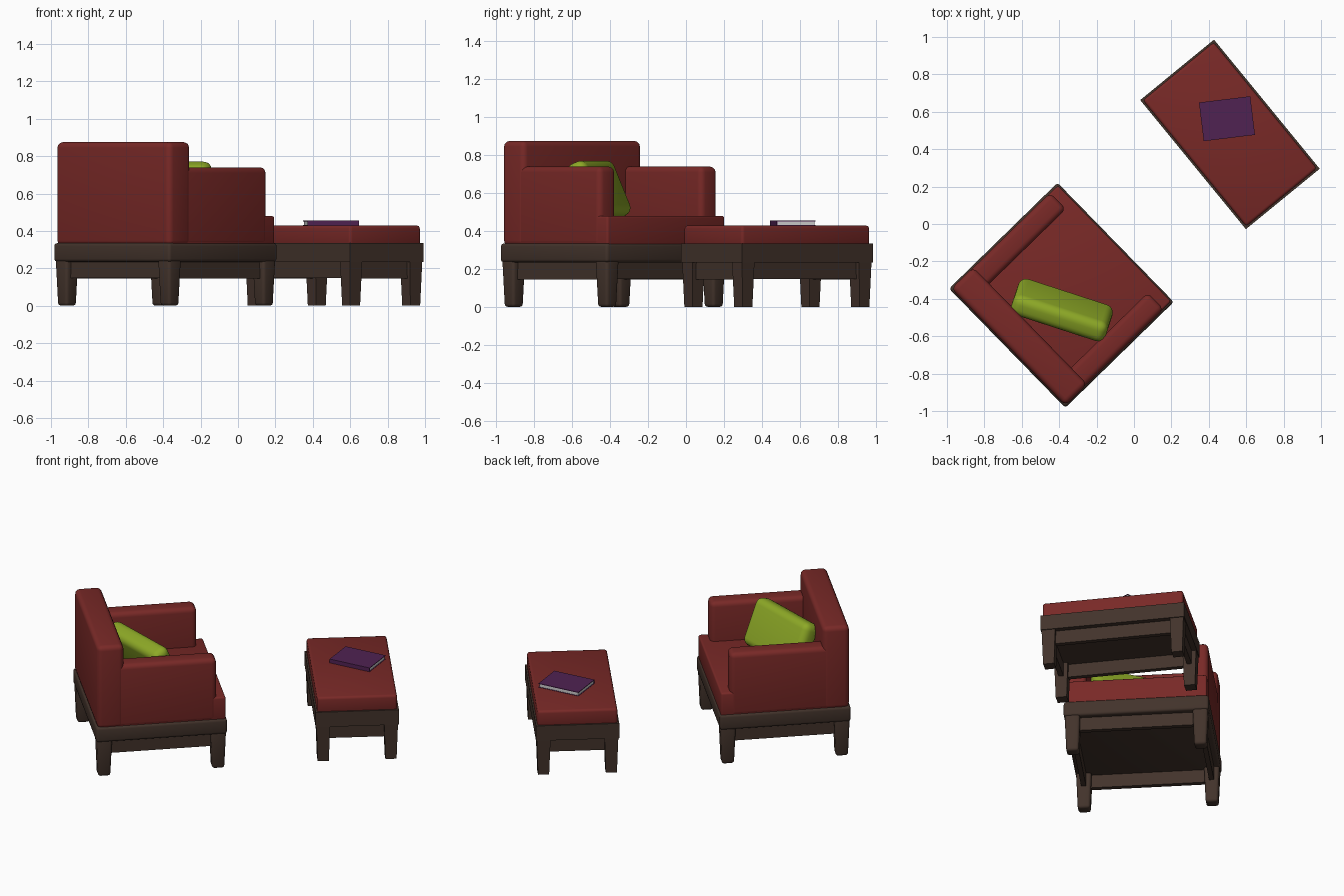
import bpy, bmesh, math
from mathutils import Matrix, Vector

if "Cube" in bpy.data.objects:
    bpy.data.objects.remove(bpy.data.objects["Cube"])


def material(name, rgb):
    m = bpy.data.materials.new(name)
    m.diffuse_color = (*rgb, 1)
    m.use_nodes = True
    m.node_tree.nodes["Principled BSDF"].inputs["Base Color"].default_value = m.diffuse_color
    return m


RED = material("red_fabric", (0.19, 0.022, 0.02))
WOOD = material("dark_wood", (0.055, 0.033, 0.024))
LIME = material("lime_fabric", (0.27, 0.4, 0.02))
PURPLE = material("purple_cover", (0.08, 0.016, 0.085))
PAPER = material("paper", (0.55, 0.55, 0.55))


def block(name, lo, hi, frame, mat, bevel=0.0, segments=3, taper=1.0):
    """Box between two local corners, bottom scaled by taper, edges rounded."""
    lo, hi = Vector(lo), Vector(hi)
    mid, size = (lo + hi) / 2, hi - lo
    bm = bmesh.new()
    bmesh.ops.create_cube(bm, size=1)
    for v in bm.verts:
        k = taper if v.co.z < 0 else 1.0
        v.co = Vector((v.co.x * size.x * k, v.co.y * size.y * k, v.co.z * size.z)) + mid
    if bevel:
        bmesh.ops.bevel(bm, geom=bm.edges[:], offset=bevel, segments=segments,
                        profile=0.5, affect='EDGES')
    me = bpy.data.meshes.new(name)
    bm.to_mesh(me)
    bm.free()
    me.materials.append(mat)
    ob = bpy.data.objects.new(name, me)
    bpy.context.collection.objects.link(ob)
    ob.matrix_world = frame
    if segments > 1 and bevel:
        bpy.context.view_layer.objects.active = ob
        bpy.ops.object.select_all(action='DESELECT')
        ob.select_set(True)
        bpy.ops.object.shade_smooth_by_angle(angle=math.radians(35))
    return ob


def place(x, y, z, degrees):
    return Matrix.Translation((x, y, z)) @ Matrix.Rotation(math.radians(degrees), 4, 'Z')


def wooden_base(label, hx, hy, leg, bevel, segments, frame):
    """Plinth, four tapered legs and four rails; local +x is the front."""
    block(label + "_frame", (-hx, -hy, 0.235), (hx, hy, 0.335), frame, WOOD, bevel, segments)
    inset = 0.005 + leg / 2
    for sx in (-1, 1):
        for sy in (-1, 1):
            cx, cy = sx * (hx - inset), sy * (hy - inset)
            block(label + "_leg", (cx - leg / 2, cy - leg / 2, 0),
                  (cx + leg / 2, cy + leg / 2, 0.25), frame, WOOD, bevel, segments, 0.8)
    for s in (-1, 1):
        rx, ry = s * (hx - inset), s * (hy - inset)
        block(label + "_end_rail", (rx - 0.015, -hy + inset, 0.147),
              (rx + 0.015, hy - inset, 0.25), frame, WOOD)
        block(label + "_side_rail", (-hx + inset, ry - 0.015, 0.145),
              (hx - inset, ry + 0.015, 0.25), frame, WOOD)


# Armchair
chair = place(-0.388, -0.381, 0, 44.3)
HX, HY = 0.405, 0.445
wooden_base("chair", HX, HY, 0.095, 0.016, 3, chair)
block("chair_seat", (-HX + 0.03, -HY + 0.012, 0.32), (HX - 0.008, HY - 0.012, 0.48),
      chair, RED, 0.012)
block("chair_back", (-HX + 0.008, -HY + 0.008, 0.32), (-HX + 0.172, HY - 0.008, 0.875),
      chair, RED, 0.03, 4)
for s in (-1, 1):
    y0, y1 = sorted((s * (HY - 0.01), s * (HY - 0.132)))
    block("chair_arm", (-HX + 0.02, y0, 0.32), (HX - 0.065, y1, 0.74), chair, RED, 0.03, 4)

# Leaning pillow
lean = place(-0.385, -0.46, 0.618, -18) @ Matrix.Rotation(math.radians(23), 4, 'X')
block("pillow", (-0.265, -0.06, -0.155), (0.265, 0.06, 0.155), lean, LIME, 0.045, 5)

# Footstool
stool = place(0.513, 0.479, 0, 39.3)
wooden_base("stool", 0.255, 0.446, 0.085, 0, 1, stool)
block("stool_cushion", (-0.245, -0.436, 0.32), (0.245, 0.436, 0.429), stool, RED, 0.016)

# Book lying on the footstool, spine towards local -y
book = place(0.497, 0.564, 0, 7)
block("book_lower_cover", (-0.138, -0.103, 0.427), (0.138, 0.103, 0.431), book, PURPLE)
block("book_upper_cover", (-0.138, -0.103, 0.451), (0.138, 0.103, 0.455), book, PURPLE)
block("book_spine", (-0.138, -0.105, 0.427), (0.138, -0.098, 0.455), book, PURPLE)
block("book_pages", (-0.134, -0.1, 0.43), (0.134, 0.099, 0.452), book, PAPER)
